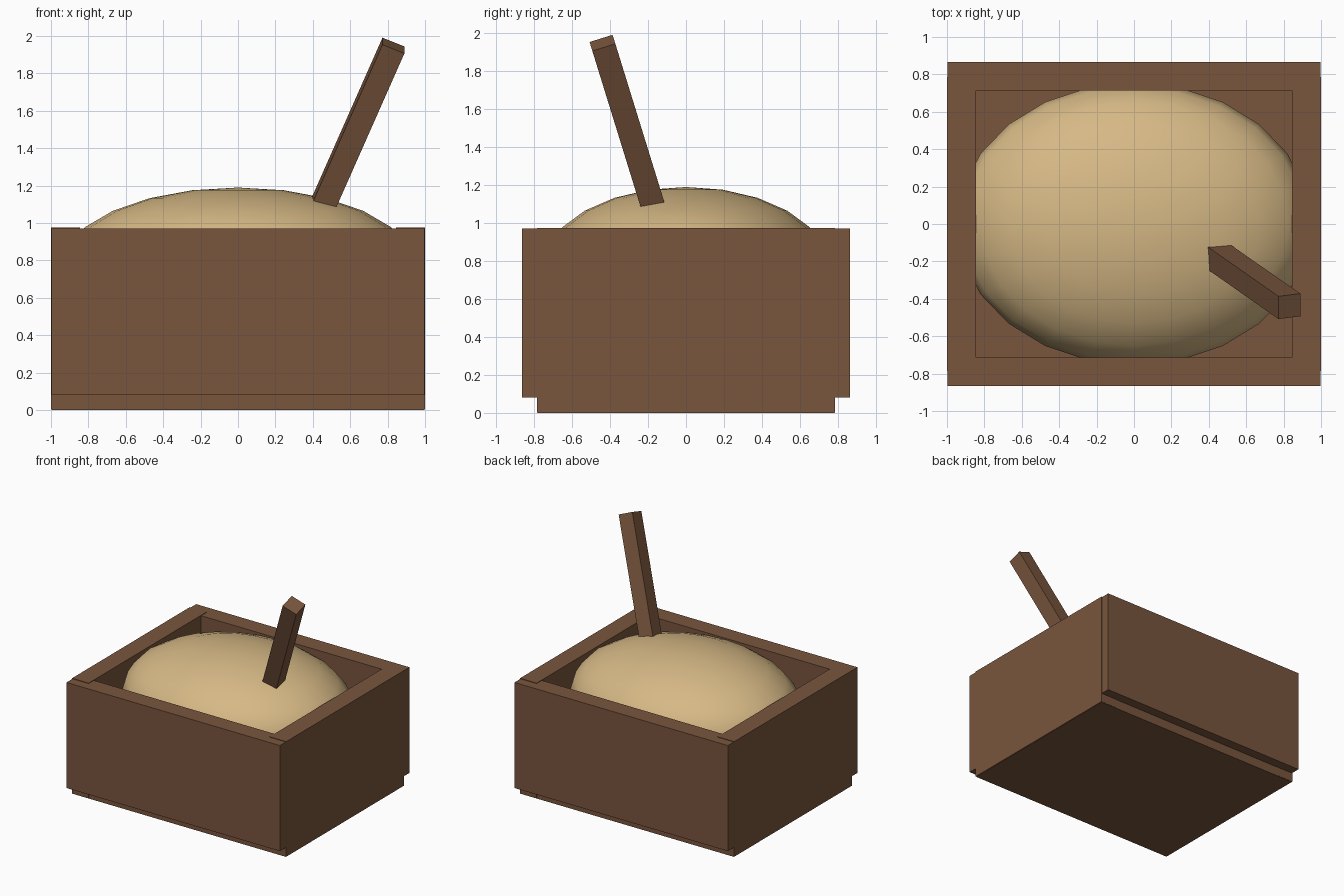
import bpy
from mathutils import Matrix, Vector

if "Cube" in bpy.data.objects:
    bpy.data.objects.remove(bpy.data.objects["Cube"], do_unlink=True)


def material(name, rgb):
    mat = bpy.data.materials.new(name)
    mat.use_nodes = True
    colour = (*rgb, 1.0)
    mat.diffuse_color = colour
    mat.node_tree.nodes["Principled BSDF"].inputs["Base Color"].default_value = colour
    return mat


wood = material("brown wood", (0.19, 0.092, 0.047))
grain = material("pale tan", (0.67, 0.48, 0.235))


def box(name, low, high, mat=wood):
    """Box between two opposite corners."""
    low, high = Vector(low), Vector(high)
    bpy.ops.mesh.primitive_cube_add(size=1, location=(low + high) / 2)
    obj = bpy.context.object
    obj.name = name
    obj.data.transform(Matrix.Diagonal((*(high - low), 1)))
    obj.data.materials.append(mat)
    return obj


# Crate: floor, two end walls reaching the ground, two raised long walls
box("floor", (-0.995, -0.783, 0), (0.995, 0.783, 0.15))
for side, name in ((1, "left_wall"), (-1, "right_wall")):
    x = sorted((side * 0.845, side * 1.0))
    box(name, (x[0], -0.785, 0.003), (x[1], 0.785, 0.975))
for side, name in ((-1, "front_wall"), (1, "back_wall")):
    y = sorted((side * 0.715, side * 0.865))
    box(name, (-0.996, y[0], 0.08), (0.996, y[1], 0.971))

# Rounded heap filling the crate
bpy.ops.mesh.primitive_uv_sphere_add(segments=24, ring_count=12, radius=1,
                                     location=(0, 0, 0.764))
heap = bpy.context.object
heap.name = "heap"
heap.data.transform(Matrix.Diagonal((0.947, 0.754, 0.426, 1)))
heap.data.materials.append(grain)
bpy.ops.object.shade_smooth()

# Square scoop handle leaning out of the heap
length, half = 1.25, 0.0635
handle = box("scoop_handle", (-half, -half, -length), (half, half, 0))
handle.data.transform(Matrix.Translation((0, 0, -length / 2)))
tilt = Matrix.Rotation(0.3, 4, "X") @ Matrix.Rotation(0.4, 4, "Y")
handle.matrix_world = Matrix.Translation((0.831, -0.44, 1.949)) @ tilt
